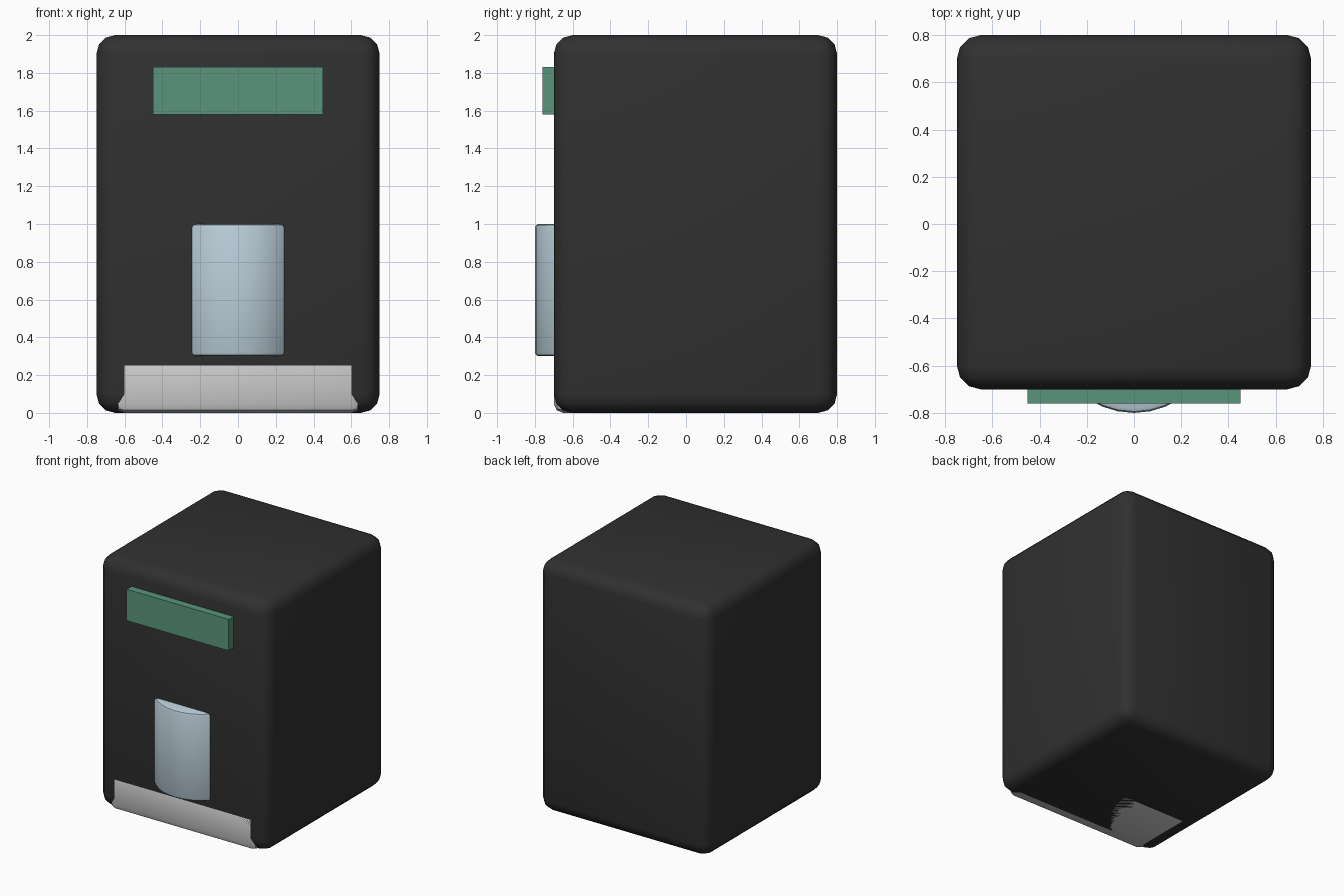
import bpy
import math

if "Cube" in bpy.data.objects:
    bpy.data.objects.remove(bpy.data.objects["Cube"])


def material(name, rgb):
    m = bpy.data.materials.new(name)
    m.diffuse_color = (*rgb, 1.0)
    m.use_nodes = True
    m.node_tree.nodes["Principled BSDF"].inputs["Base Color"].default_value = m.diffuse_color
    return m


def finish(obj, name, mat=None, bevel=0.0, segments=3, smooth=True):
    obj.name = name
    bpy.ops.object.transform_apply(location=False, rotation=False, scale=True)
    if bevel:
        b = obj.modifiers.new("rounded_edges", 'BEVEL')
        b.width = bevel
        b.segments = segments
        b.limit_method = 'ANGLE'
        b.angle_limit = math.radians(40)
        bpy.ops.object.modifier_apply(modifier=b.name)
    if smooth:
        bpy.ops.object.shade_smooth_by_angle(angle=math.radians(40))
    if mat:
        obj.data.materials.append(mat)
    return obj


def box(name, lo, hi, **kw):
    centre = [(a + b) / 2 for a, b in zip(lo, hi)]
    bpy.ops.mesh.primitive_cube_add(size=1, location=centre)
    obj = bpy.context.object
    obj.scale = [b - a for a, b in zip(lo, hi)]
    return finish(obj, name, **kw)


black = material("black_plastic", (0.03, 0.03, 0.03))
green = material("screen_green", (0.10, 0.30, 0.20))
glass = material("pale_blue_glass", (0.50, 0.62, 0.70))

# Main housing with rounded edges
box("housing", (-0.75, -0.7, 0), (0.75, 0.8, 2.0), mat=black, bevel=0.1)

# Flat display panel on the upper front
box("display_panel", (-0.45, -0.76, 1.58), (0.45, -0.66, 1.83),
    mat=green, smooth=False)

# Drip tray set flush into the lower front
box("drip_tray", (-0.65, -0.7, 0), (0.65, -0.1, 0.3), bevel=0.05, segments=2)

# Round container standing on the tray, bulging through the front
bpy.ops.mesh.primitive_cylinder_add(vertices=32, radius=0.35, depth=0.7,
                                    location=(0, -0.45, 0.65))
finish(bpy.context.object, "container", mat=glass, bevel=0.02, segments=2)
